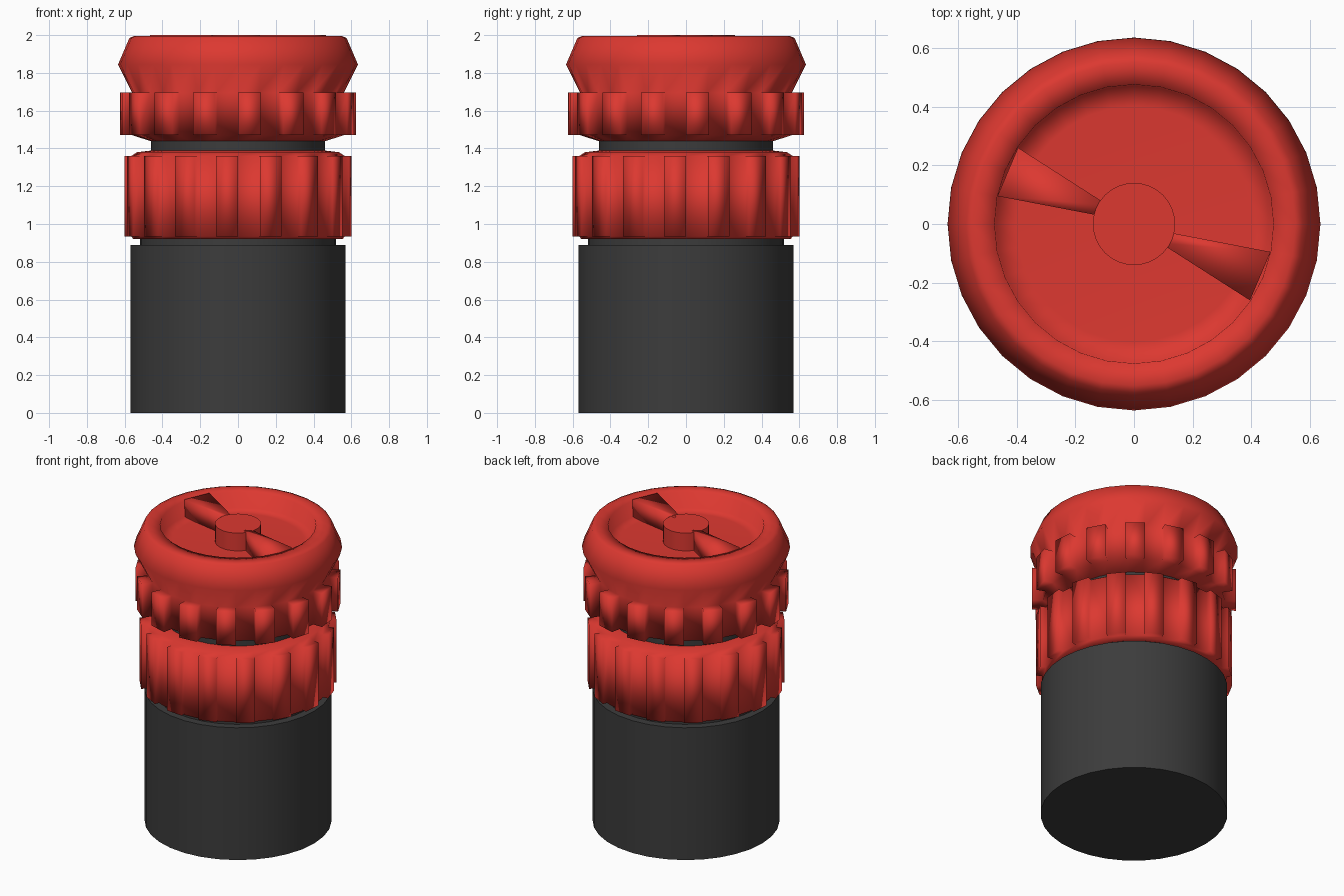
import bpy, bmesh, math
from mathutils import Matrix

SIDES = 32
if "Cube" in bpy.data.objects:
    bpy.data.objects.remove(bpy.data.objects["Cube"], do_unlink=True)


def material(name, color):
    m = bpy.data.materials.new(name)
    m.use_nodes = True
    m.diffuse_color = color
    m.node_tree.nodes["Principled BSDF"].inputs["Base Color"].default_value = color
    return m


RED = material("red plastic", (0.72, 0.04, 0.03, 1))
DARK = material("dark grey plastic", (0.045, 0.045, 0.045, 1))


def finish(bm, name, mat, angle=None):
    """Make the object; no angle means fully smooth shading."""
    me = bpy.data.meshes.new(name)
    bm.to_mesh(me)
    bm.free()
    ob = bpy.data.objects.new(name, me)
    bpy.context.collection.objects.link(ob)
    me.materials.append(mat)
    bpy.ops.object.select_all(action='DESELECT')
    ob.select_set(True)
    bpy.context.view_layer.objects.active = ob
    if angle is None:
        bpy.ops.object.shade_smooth()
    else:
        bpy.ops.object.shade_smooth_by_angle(angle=math.radians(angle))
    return ob


def turned(profile, rib_row=None, rib_phase=0, rib_radius=0):
    """Revolve (radius, z) points; push out every second face of one row as ribs."""
    bm = bmesh.new()
    rings = []
    for r, z in profile:
        rings.append([bm.verts.new((r * math.cos(a), r * math.sin(a), z))
                      for a in (math.tau * i / SIDES for i in range(SIDES))])
    ribs = []
    for row, (low, high) in enumerate(zip(rings, rings[1:])):
        for i in range(SIDES):
            j = (i + 1) % SIDES
            f = bm.faces.new((low[i], low[j], high[j], high[i]))
            if row == rib_row and i % 2 == rib_phase:
                ribs.append(f)
    bm.faces.new(rings[0][::-1])
    bm.faces.new(rings[-1])
    if ribs:
        for f in bmesh.ops.extrude_discrete_faces(bm, faces=ribs)["faces"]:
            for v in f.verts:
                k = rib_radius / math.hypot(v.co.x, v.co.y)
                v.co.x *= k
                v.co.y *= k
    return bm


# Dark body with its neck
finish(turned([(0.57, 0), (0.57, 0.89), (0.52, 0.89), (0.52, 0.94),
               (0.46, 0.94), (0.46, 1.46)]), "body", DARK, 35)

# Ribbed collar
finish(turned([(0.5, 0.92), (0.555, 0.92), (0.565, 0.935), (0.565, 1.36), (0.535, 1.38), (0.45, 1.39)],
              2, 1, 0.6), "ribbed_collar", RED)

# Cap with grip ribs, flared rim and recessed top
finish(turned([(0.45, 1.435), (0.56, 1.47), (0.56, 1.695), (0.635, 1.845),
               (0.575, 1.985), (0.55, 1.995), (0.475, 1.99), (0.47, 1.885),
               (0.4, 1.88)], 1, 0, 0.625), "cap", RED)

# Round hub in the recess
finish(turned([(0.14, 1.87), (0.14, 2.0)]), "hub", RED, 35)

# Two wedge spokes from hub to rim
for n in range(2):
    bm = bmesh.new()
    corners = [(0.09, -0.065), (0.395, -0.26), (0.465, -0.095), (0.1, -0.025)]
    base = bm.faces.new([bm.verts.new((x, y, 1.87)) for x, y in corners])
    out = bmesh.ops.extrude_face_region(bm, geom=[base])["geom"]
    for v in (g for g in out if isinstance(g, bmesh.types.BMVert)):
        v.co.z = 2.0
    bmesh.ops.recalc_face_normals(bm, faces=bm.faces)
    bm.transform(Matrix.Rotation(math.pi * n, 4, 'Z'))
    finish(bm, ("right_spoke", "left_spoke")[1 - n], RED)
